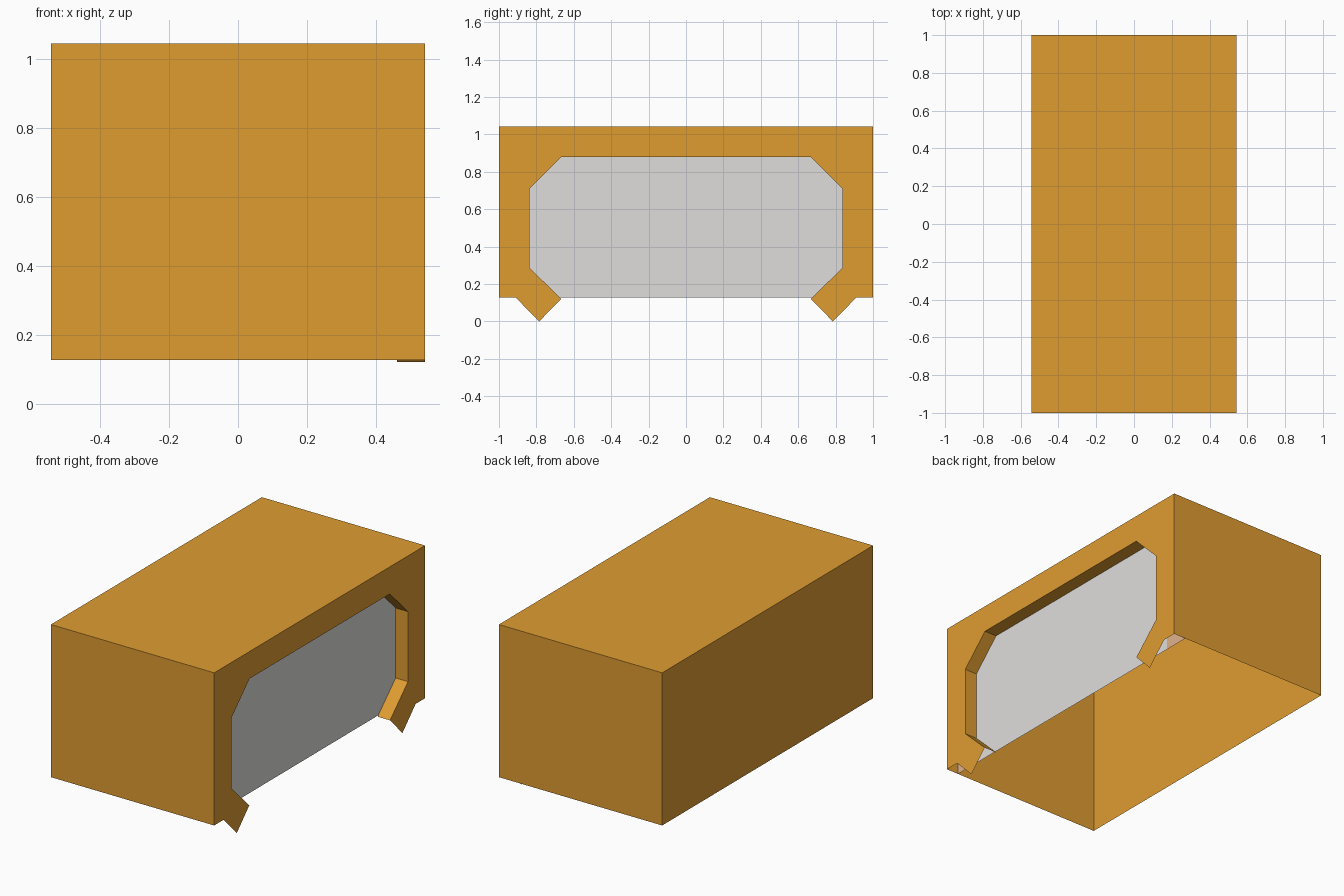
import bpy
import bmesh

cube = bpy.data.objects.get("Cube")
if cube:
    bpy.data.objects.remove(cube, do_unlink=True)


def material(name, rgb):
    mat = bpy.data.materials.new(name)
    mat.use_nodes = True
    color = (*rgb, 1.0)
    mat.diffuse_color = color
    mat.node_tree.nodes["Principled BSDF"].inputs["Base Color"].default_value = color
    return mat


def build(name, faces, mat):
    """Make one flat-shaded object from corner loops, welding shared corners."""
    bm = bmesh.new()
    for loop in faces:
        bm.faces.new([bm.verts.new(co) for co in loop])
    bmesh.ops.remove_doubles(bm, verts=bm.verts[:], dist=1e-5)
    mesh = bpy.data.meshes.new(name)
    bm.to_mesh(mesh)
    bm.free()
    mesh.materials.append(mat)
    obj = bpy.data.objects.new(name, mesh)
    bpy.context.collection.objects.link(obj)
    return obj


def upright(x, y0, y1, z0, z1):
    """Rectangle facing +x."""
    return [(x, y0, z0), (x, y1, z0), (x, y1, z1), (x, y0, z1)]


orange = material("orange paint", (0.74, 0.335, 0.031))
grey = material("light grey", (0.74, 0.73, 0.71))
tan = material("tan", (0.74, 0.45, 0.26))

X, Y, BOTTOM, TOP = 0.542, 1.0, 0.127, 1.043
RECESS = 0.46      # x of the panel behind the opening
SIDE, HEAD = 0.838, 0.88

# Housing: top, front, back and far side, open underneath
build("housing", [
    [(-X, -Y, TOP), (X, -Y, TOP), (X, Y, TOP), (-X, Y, TOP)],
    [(-X, -Y, BOTTOM), (X, -Y, BOTTOM), (X, -Y, TOP), (-X, -Y, TOP)],
    [(X, Y, BOTTOM), (-X, Y, BOTTOM), (-X, Y, TOP), (X, Y, TOP)],
    [(-X, Y, BOTTOM), (-X, -Y, BOTTOM), (-X, -Y, TOP), (-X, Y, TOP)],
], orange)

# Half outlines as (y, z), mirrored about y = 0
foot = [(-Y, BOTTOM), (-0.91, BOTTOM), (-0.785, 0.0)]
half_opening = [(-0.667, 0.121), (-SIDE, 0.288), (-SIDE, 0.708), (-0.665, HEAD)]


def mirrored(points):
    return [(-y, z) for y, z in reversed(points)]


opening = half_opening + mirrored(half_opening)

# Flat frame with the pointed feet
outline = foot + opening + mirrored(foot) + [(Y, TOP), (-Y, TOP)]
build("opening_frame", [[(X, y, z) for y, z in outline]], orange)

# Inner edge of the opening, running back to the recessed panel
build("opening_reveal", [
    [(RECESS, *a), (RECESS, *b), (X, *b), (X, *a)]
    for a, b in zip(opening, opening[1:])
], orange)

# Recessed panel and the strips either side of it
build("recessed_panel", [upright(RECESS, -SIDE, SIDE, BOTTOM, HEAD)], grey)
build("panel_side_strips", [
    upright(RECESS, -Y, -SIDE, BOTTOM, HEAD),
    upright(RECESS, SIDE, Y, BOTTOM, HEAD),
], tan)
build("panel_top_strip", [upright(RECESS, -Y, Y, HEAD, TOP)], tan)
